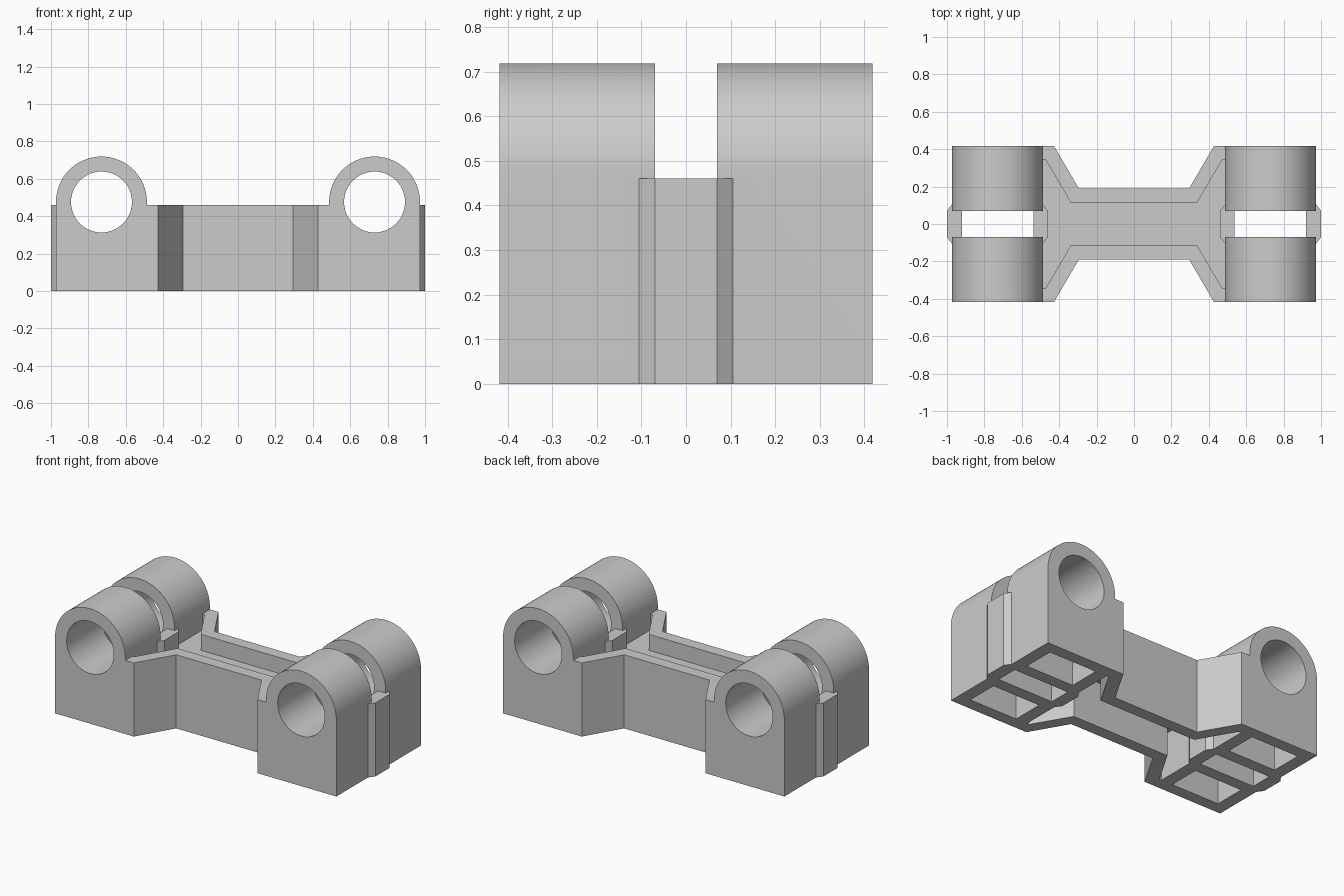
import bpy, bmesh
from math import sin, cos, pi, sqrt, radians

if "Cube" in bpy.data.objects:
    bpy.data.objects.remove(bpy.data.objects["Cube"])

R_OUT, R_IN, CX, CZ = 0.243, 0.163, 0.73, 0.476   # bearing radii and centre
TOP = 0.46                                        # height of the frame walls


def extrude(name, pts, to3d, a, b):
    """Solid from a closed 2D outline, swept between a and b."""
    bm = bmesh.new()
    lo = [bm.verts.new(to3d(u, v, a)) for u, v in pts]
    hi = [bm.verts.new(to3d(u, v, b)) for u, v in pts]
    n = len(pts)
    bm.faces.new(lo)
    bm.faces.new(hi)
    for i in range(n):
        j = (i + 1) % n
        bm.faces.new((lo[i], lo[j], hi[j], hi[i]))
    bmesh.ops.recalc_face_normals(bm, faces=bm.faces)
    me = bpy.data.meshes.new(name)
    bm.to_mesh(me)
    bm.free()
    ob = bpy.data.objects.new(name, me)
    bpy.context.collection.objects.link(ob)
    return ob


def up(name, pts, a, b):
    return extrude(name, pts, lambda u, v, w: (u, v, w), a, b)


def along_y(name, pts, a, b):
    return extrude(name, pts, lambda u, v, w: (u, w, v), a, b)


def rect(x0, x1, y0, y1):
    return [(x0, y0), (x1, y0), (x1, y1), (x0, y1)]


def four_way(quarter):
    """Mirror a quarter outline (from +x towards the y axis) into a full one."""
    half = quarter + [(-x, y) for x, y in reversed(quarter)]
    return half + [(x, -y) for x, y in reversed(half)]


def arc(cx, r, a0, a1, n):
    return [(cx + r * cos(a0 + (a1 - a0) * i / n),
             CZ + r * sin(a0 + (a1 - a0) * i / n)) for i in range(n + 1)]


def boolean(target, tool, op):
    mod = target.modifiers.new(op, 'BOOLEAN')
    mod.operation, mod.object, mod.solver = op, tool, 'EXACT'
    bpy.context.view_layer.objects.active = target
    bpy.ops.object.modifier_apply(modifier=mod.name)
    bpy.data.objects.remove(tool, do_unlink=True)


# H-shaped outer frame
body = up("bracket_body", four_way([(0.8, 0.418), (0.428, 0.418), (0.295, 0.19)]), 0, TOP)

# recesses above and below the central web
recess = four_way([(0.51, 0.345), (0.473, 0.345), (0.338, 0.115)])
for z0, z1 in ((-0.2, 0.28), (0.36, 0.8)):
    boolean(body, up("recess_cutter", recess, z0, z1), 'DIFFERENCE')

for s in (-1, 1):
    c = s * CX
    # arched bearing block
    arch = [(c - R_OUT, 0), (c + R_OUT, 0)] + arc(c, R_OUT, 0, pi, 40)
    boolean(body, along_y("bearing_block", arch, -0.418, 0.418), 'UNION')

    # gap that splits each bearing in two
    gap = rect(*sorted((s * 0.44, s * 1.1)), -0.069, 0.069)
    boolean(body, up("gap_cutter", gap, TOP, 1), 'DIFFERENCE')

    # chamfered bosses at both ends of the gap
    inner = [(0.55, 0.105), (0.487, 0.105), (0.46, 0.069),
             (0.46, -0.069), (0.487, -0.105), (0.55, -0.105)]
    outer = [(0.91, 0.105), (0.974, 0.105), (1.0, 0.069),
             (1.0, -0.069), (0.974, -0.105), (0.91, -0.105)]
    for pts in (inner, outer):
        boolean(body, up("boss", [(s * x, y) for x, y in pts], 0, TOP), 'UNION')

    # slot through the floor of the gap
    slot = rect(*sorted((s * 0.537, s * 0.92)), -0.069, 0.069)
    boolean(body, up("slot_cutter", slot, -0.2, 1), 'DIFFERENCE')

    # pin hole
    boolean(body, along_y("hole_cutter", arc(c, R_IN, 0, 2 * pi * 47 / 48, 47), -0.6, 0.6),
            'DIFFERENCE')

    # hollow pockets underneath, roofed by the bearing tube
    xs = [-0.165 + 0.33 * i / 14 for i in range(15)]
    roof = [(c + d, CZ - sqrt(R_OUT ** 2 - d * d)) for d in xs]
    pocket = [(c + 0.165, -0.1), (c - 0.165, -0.1)] + roof
    for y0, y1 in ((-0.343, -0.144), (0.144, 0.343)):
        boolean(body, along_y("pocket_cutter", pocket, y0, y1), 'DIFFERENCE')

# smooth the bores and arches, keep edges crisp
bpy.ops.object.select_all(action='DESELECT')
body.select_set(True)
bpy.context.view_layer.objects.active = body
bpy.ops.object.shade_smooth_by_angle(angle=radians(20))
